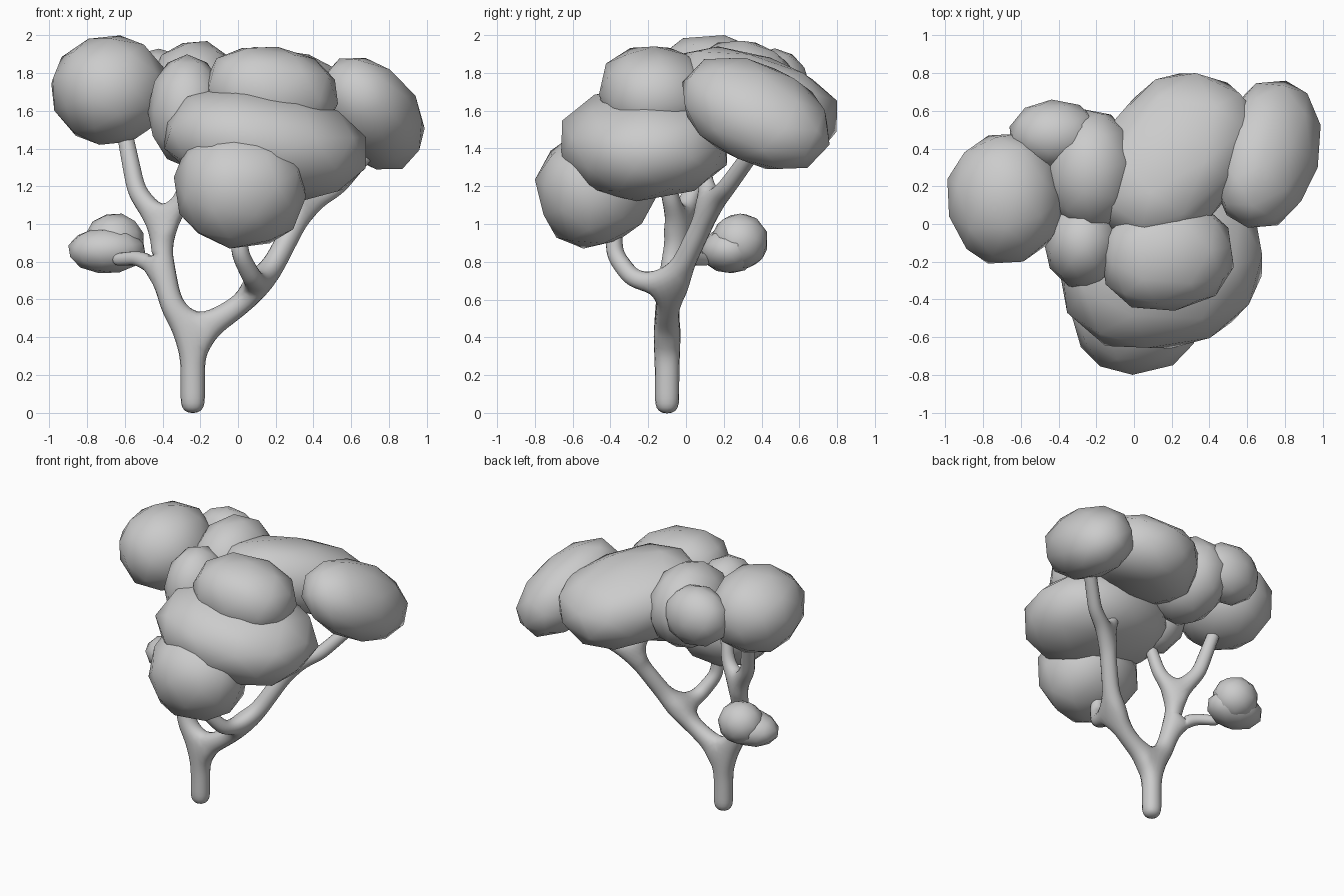
import bpy, math
from mathutils import Vector, Euler

if "Cube" in bpy.data.objects:
    bpy.data.objects.remove(bpy.data.objects["Cube"])


def branches(name, chains):
    """Skinned, smoothed network; chains share points to fork."""
    verts, radii, edges, index = [], [], [], {}
    for chain in chains:
        prev = None
        for x, y, z, r in chain:
            key = (x, y, z)
            if key not in index:
                index[key] = len(verts)
                verts.append(key)
                radii.append(r)
            if prev is not None:
                edges.append((prev, index[key]))
            prev = index[key]
    me = bpy.data.meshes.new(name)
    me.from_pydata(verts, edges, [])
    ob = bpy.data.objects.new(name, me)
    bpy.context.collection.objects.link(ob)
    skin = ob.modifiers.new("Skin", 'SKIN')
    skin.use_smooth_shade = True
    for sv, r in zip(me.skin_vertices[0].data, radii):
        sv.radius = (r, r)
    me.skin_vertices[0].data[0].use_root = True
    sub = ob.modifiers.new("Smooth", 'SUBSURF')
    sub.levels = sub.render_levels = 2
    return ob


def foliage(name, lo, hi, shape=(1, 1, 1), rot=(0, 0, 0), power=1.0):
    """Faceted leaf clump: tilted ellipsoid fitted to the box lo..hi."""
    bpy.ops.mesh.primitive_ico_sphere_add(subdivisions=2, radius=1)
    ob = bpy.context.object
    ob.name = name
    m = Euler([math.radians(a) for a in rot]).to_matrix()
    pts = []
    for v in ob.data.vertices:
        p = [math.copysign(abs(c) ** power, c) * s for c, s in zip(v.co, shape)]
        pts.append(m @ Vector(p))
    for i in range(3):
        a, b = min(p[i] for p in pts), max(p[i] for p in pts)
        for p in pts:
            p[i] = lo[i] + (p[i] - a) / (b - a) * (hi[i] - lo[i])
    for v, p in zip(ob.data.vertices, pts):
        v.co = p
    bpy.ops.object.shade_smooth()
    return ob


# trunk and branches
fork = (-0.24, -0.10, 0.40, 0.078)
left_a = (-0.40, -0.08, 0.76, 0.062)
left_b = (-0.405, -0.04, 0.98, 0.065)
right_a = (0.13, -0.07, 0.67, 0.065)
right_b = (0.35, 0.13, 1.09, 0.06)
branches("trunk_and_branches", [
    [(-0.24, -0.10, -0.012, 0.07), (-0.24, -0.10, 0.22, 0.07), fork],
    [fork, (-0.35, -0.10, 0.56, 0.068), left_a, left_b,
     (-0.54, 0.04, 1.18, 0.054), (-0.605, 0.14, 1.50, 0.045)],
    [left_a, (-0.53, 0.02, 0.82, 0.042), (-0.66, 0.12, 0.81, 0.035)],
    [left_b, (-0.29, -0.08, 1.13, 0.05), (-0.23, -0.14, 1.42, 0.04)],
    [fork, (-0.06, -0.10, 0.52, 0.065), right_a,
     (0.23, 0.02, 0.86, 0.062), right_b,
     (0.53, 0.22, 1.20, 0.05), (0.72, 0.38, 1.42, 0.045)],
    [right_a, (0.08, -0.28, 0.705, 0.055), (0.01, -0.38, 0.84, 0.05),
     (0.0, -0.38, 1.02, 0.045)],
    [right_b, (0.28, 0.10, 1.23, 0.045), (0.24, 0.08, 1.42, 0.04)],
])

# leaf clumps
foliage("foliage_left", (-0.99, -0.21, 1.42), (-0.37, 0.48, 2.0),
        rot=(-8, -20, 20), power=0.92)
foliage("foliage_back_left", (-0.66, 0.28, 1.50), (-0.18, 0.66, 1.93), rot=(0, 0, 40))
foliage("foliage_middle", (-0.48, -0.05, 1.38), (0.02, 0.61, 1.97), rot=(0, 15, 10))
foliage("foliage_front_left", (-0.48, -0.34, 1.30), (-0.06, 0.14, 1.90), rot=(0, 0, 15))
foliage("foliage_back", (-0.26, -0.10, 1.35), (0.66, 0.80, 1.94),
        shape=(0.85, 1.2, 0.65), rot=(-16, -14, -30), power=0.82)
foliage("foliage_right", (0.42, -0.02, 1.29), (0.99, 0.76, 1.88),
        shape=(0.75, 1.2, 0.6), rot=(-22, 28, -24), power=0.95)
foliage("foliage_front", (-0.39, -0.66, 1.12), (0.68, 0.22, 1.74),
        shape=(1.2, 0.9, 0.75), rot=(14, 14, 10), power=0.9)
foliage("foliage_top_front", (-0.18, -0.46, 1.44), (0.53, 0.12, 1.94),
        shape=(1.2, 1, 0.8), rot=(0, 8, 8), power=0.87)
foliage("foliage_low_front", (-0.34, -0.80, 0.87), (0.36, -0.15, 1.52),
        shape=(1, 1, 0.9), rot=(25, 0, 15), power=0.87)
foliage("foliage_twig_low", (-0.90, 0.08, 0.74), (-0.49, 0.38, 0.98), rot=(10, 10, 20))
foliage("foliage_twig_top", (-0.81, 0.14, 0.76), (-0.50, 0.43, 1.055), rot=(-20, 0, 50))
